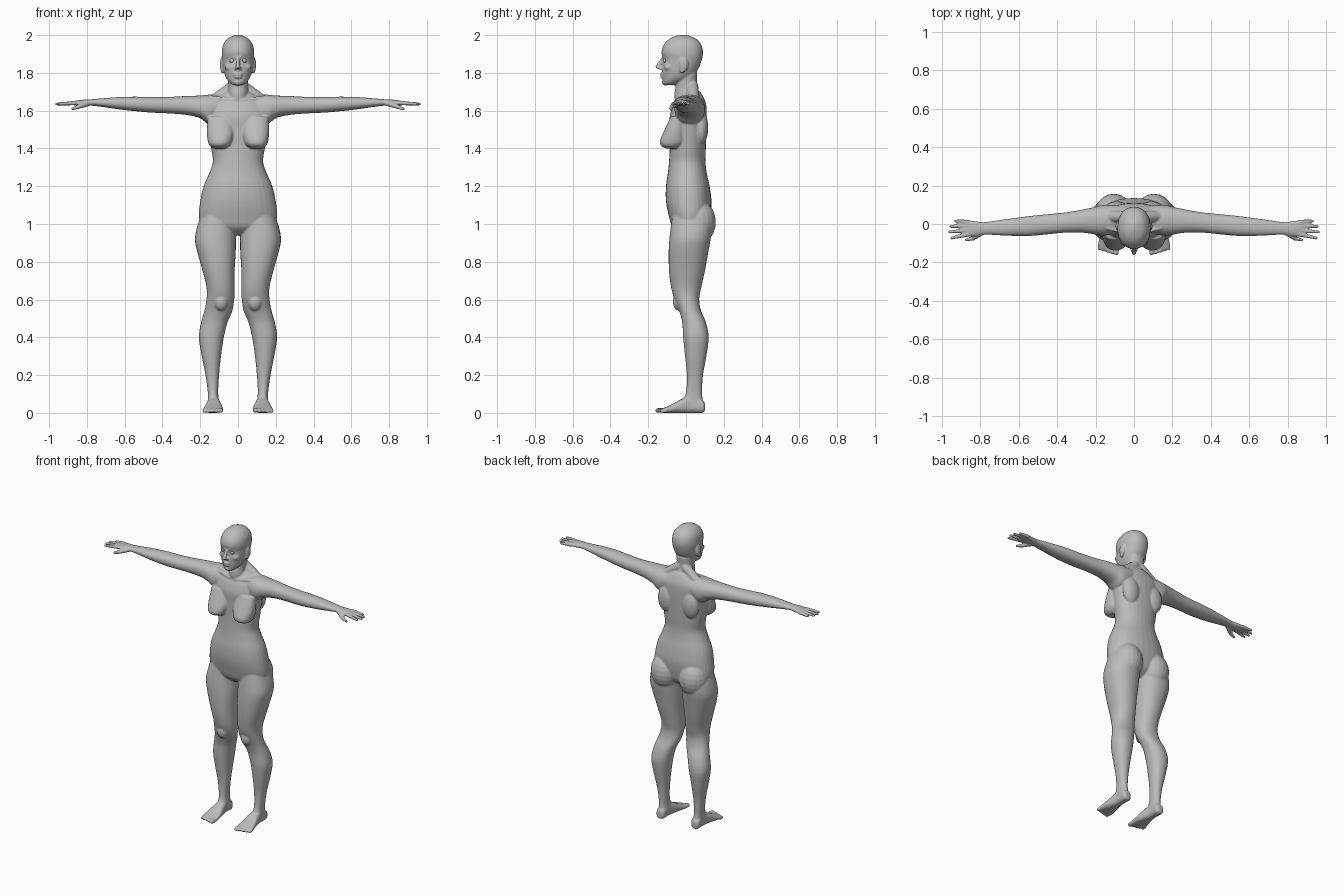
import bpy
import bmesh
from math import cos, sin, tau, copysign
from mathutils import Matrix, Vector

default_cube = bpy.data.objects.get("Cube")
if default_cube:
    bpy.data.objects.remove(default_cube, do_unlink=True)

clay = bpy.data.materials.new("clay_grey")
clay.use_nodes = True
clay.diffuse_color = (0.5, 0.5, 0.5, 1)
clay.node_tree.nodes["Principled BSDF"].inputs["Base Color"].default_value = clay.diffuse_color


def spline(rows, steps=4):
    """Pass a smooth curve through the rows of a section table."""
    last = len(rows) - 1
    result = []
    for i in range(last):
        near = (rows[max(i - 1, 0)], rows[i], rows[i + 1], rows[min(i + 2, last)])
        for k in range(steps):
            t = k / steps
            result.append([
                b + 0.5 * t * (c - a + t * (2 * a - 5 * b + 4 * c - d + t * (3 * (b - c) + d - a)))
                for a, b, c, d in zip(*near)])
    result.append(list(rows[last]))
    return result


def loft(bm, axis, rows, power=2.2, sides=32):
    """Skin rounded sections (position, low a, high a, low b, high b) along an axis."""
    rings = []
    for pos, a0, a1, b0, b1 in spline(rows):
        ring = []
        for k in range(sides):
            c, s = cos(tau * k / sides), sin(tau * k / sides)
            u = copysign(abs(c) ** (2 / power), c)
            v = copysign(abs(s) ** (2 / power), s)
            co = [(a0 + a1 + u * (a1 - a0)) / 2, (b0 + b1 + v * (b1 - b0)) / 2]
            co.insert(axis, pos)
            ring.append(bm.verts.new(co))
        rings.append(ring)
    for low, high in zip(rings, rings[1:]):
        for k in range(sides):
            n = (k + 1) % sides
            bm.faces.new((low[k], low[n], high[n], high[k]))
    bm.faces.new(rings[0][::-1])
    bm.faces.new(rings[-1])


def symmetric_loft(bm, rows):
    loft(bm, 2, [(z, -w, w, front, back) for z, w, front, back in rows])


def blob(bm, center, radii):
    place = Matrix.Translation(center) @ Matrix.Diagonal((*radii, 1))
    bmesh.ops.create_uvsphere(bm, u_segments=20, v_segments=12, radius=1, matrix=place)


def limb(bm, start, end, r_start, r_end):
    """Tapered capsule between two points."""
    start, end = Vector(start), Vector(end)
    span = end - start
    place = Matrix.Translation((start + end) / 2) @ span.to_track_quat("Z", "Y").to_matrix().to_4x4()
    bmesh.ops.create_cone(bm, cap_ends=True, segments=16, radius1=r_start, radius2=r_end,
                          depth=span.length, matrix=place)
    blob(bm, start, [r_start] * 3)
    blob(bm, end, [r_end] * 3)


def add_leg(bm):
    loft(bm, 2, [
        (1.06, .02, .19, -.07, .12), (.99, .012, .215, -.08, .135),
        (.92, .011, .228, -.088, .13), (.85, .012, .215, -.092, .118),
        (.75, .018, .187, -.09, .1), (.66, .018, .166, -.078, .08),
        (.6, .02, .167, -.06, .07), (.54, .03, .178, -.036, .08),
        (.48, .055, .195, -.02, .105), (.4, .075, .207, -.015, .12),
        (.3, .09, .192, -.005, .108), (.2, .1, .172, .005, .09),
        (.11, .105, .16, 0, .085), (.06, .1, .16, -.02, .09), (.02, .1, .16, -.02, .09)])
    # kneecap and buttock
    blob(bm, (.09, -.035, .59), (.038, .035, .05))
    blob(bm, (.105, .06, 1.01), (.098, .098, .12))


def add_foot(bm):
    loft(bm, 1, [
        (.1, .115, .15, .01, .05), (.085, .1, .16, 0, .07), (.03, .1, .16, 0, .09),
        (-.02, .09, .168, 0, .075), (-.07, .08, .18, 0, .048),
        (-.11, .077, .187, 0, .03), (-.13, .082, .182, .002, .022)], power=2.6)
    for i in range(5):
        x, r = .091 + .022 * i, .013 - .001 * i
        limb(bm, (x, -.11, r), (x + .001, -.15 + .005 * i, r), r, r)


def add_arm(bm):
    loft(bm, 0, [
        (.06, -.04, .095, 1.57, 1.68), (.15, -.06, .1, 1.53, 1.685),
        (.2, -.055, .09, 1.56, 1.68), (.27, -.045, .075, 1.577, 1.678),
        (.36, -.045, .06, 1.585, 1.673), (.46, -.055, .05, 1.59, 1.672),
        (.54, -.062, .042, 1.597, 1.674), (.63, -.062, .03, 1.607, 1.672),
        (.72, -.058, .018, 1.62, 1.665), (.78, -.055, .01, 1.627, 1.66),
        (.82, -.062, .014, 1.626, 1.658), (.86, -.066, .02, 1.628, 1.653),
        (.88, -.062, .018, 1.63, 1.649)])


def add_hand(bm):
    fingers = ((.011, .016, .93), (-.011, -.012, .955), (-.033, -.042, .962), (-.055, -.073, .95))
    for base, tip, reach in fingers:
        limb(bm, (.865, base, 1.64), (reach, tip, 1.635), .012, .008)
    limb(bm, (.79, -.042, 1.64), (.84, -.075, 1.622), .016, .012)
    limb(bm, (.84, -.075, 1.622), (.875, -.083, 1.61), .012, .008)


def add_chest_side(bm):
    # breast, shoulder blade and collar bone
    loft(bm, 2, [
        (1.4, .07, .13, -.105, -.04), (1.415, .045, .15, -.132, -.02),
        (1.44, .03, .16, -.138, 0), (1.49, .02, .165, -.118, 0), (1.57, .03, .16, -.08, 0)])
    blob(bm, (.09, .08, 1.51), (.06, .038, .09))
    limb(bm, (.02, -.05, 1.655), (.14, -.02, 1.668), .011, .012)
    # neck muscle sloping to the shoulder
    limb(bm, (.025, .035, 1.73), (.12, .04, 1.66), .03, .03)


def add_face_side(bm):
    limb(bm, (.014, -.119, 1.886), (.055, -.096, 1.887), .009, .008)
    blob(bm, (.043, -.09, 1.83), (.028, .026, .022))
    blob(bm, (.012, -.135, 1.824), (.008, .011, .008))
    # ear
    blob(bm, (.085, -.012, 1.845), (.011, .024, .038))
    blob(bm, (.083, -.02, 1.82), (.01, .014, .024))


def add_torso(bm):
    symmetric_loft(bm, [
        (.94, .08, -.02, .06), (.98, .185, -.07, .11), (1.04, .207, -.09, .128),
        (1.12, .2, -.106, .135), (1.2, .182, -.106, .125), (1.27, .152, -.096, .11),
        (1.33, .133, -.09, .103), (1.4, .142, -.086, .105), (1.5, .156, -.085, .108),
        (1.57, .165, -.086, .11), (1.63, .155, -.068, .107), (1.67, .115, -.045, .093),
        (1.7, .065, -.03, .075)])


def add_head(bm):
    # neck
    symmetric_loft(bm, [
        (1.62, .05, -.05, .09), (1.68, .054, -.062, .078),
        (1.73, .052, -.055, .058), (1.8, .056, -.05, .06)])
    # skull and jaw
    symmetric_loft(bm, [
        (1.735, .025, -.118, -.06), (1.75, .046, -.123, -.025), (1.78, .066, -.125, .03),
        (1.82, .077, -.127, .065), (1.87, .084, -.121, .084), (1.91, .086, -.13, .09),
        (1.95, .078, -.117, .081), (1.98, .056, -.088, .055), (1.995, .03, -.055, .02),
        (2.002, .008, -.03, 0)])
    # nose, lips and chin
    limb(bm, (0, -.122, 1.878), (0, -.15, 1.832), .008, .012)
    for z, width in ((1.792, .026), (1.778, .022)):
        blob(bm, (0, -.125, z), (width, .012, .007))
    blob(bm, (0, -.108, 1.75), (.024, .02, .017))


# Left half first, then its mirror image, then the middle parts
bm = bmesh.new()
for add_part in (add_leg, add_foot, add_arm, add_hand, add_chest_side, add_face_side):
    add_part(bm)
copied = bmesh.ops.duplicate(bm, geom=bm.verts[:] + bm.edges[:] + bm.faces[:])["geom"]
bmesh.ops.scale(bm, vec=(-1, 1, 1), verts=[g for g in copied if isinstance(g, bmesh.types.BMVert)])
add_torso(bm)
add_head(bm)
bmesh.ops.recalc_face_normals(bm, faces=bm.faces[:])

mesh = bpy.data.meshes.new("body")
bm.to_mesh(mesh)
bm.free()
mesh.materials.append(clay)
body = bpy.data.objects.new("body", mesh)
bpy.context.collection.objects.link(body)

# Fuse the parts into one continuous skin
fuse = body.modifiers.new("fuse", "REMESH")
fuse.mode = "VOXEL"
fuse.voxel_size = 0.005
fuse.use_smooth_shade = True
soften = body.modifiers.new("soften", "SMOOTH")
soften.factor = 0.5
soften.iterations = 5

# Eyeballs
for name, side in (("left_eye", 1), ("right_eye", -1)):
    bpy.ops.mesh.primitive_uv_sphere_add(segments=20, ring_count=12, radius=.013,
                                         location=(side * .032, -.108, 1.865))
    eye = bpy.context.object
    eye.name = name
    eye.data.materials.append(clay)
    bpy.ops.object.shade_smooth()
